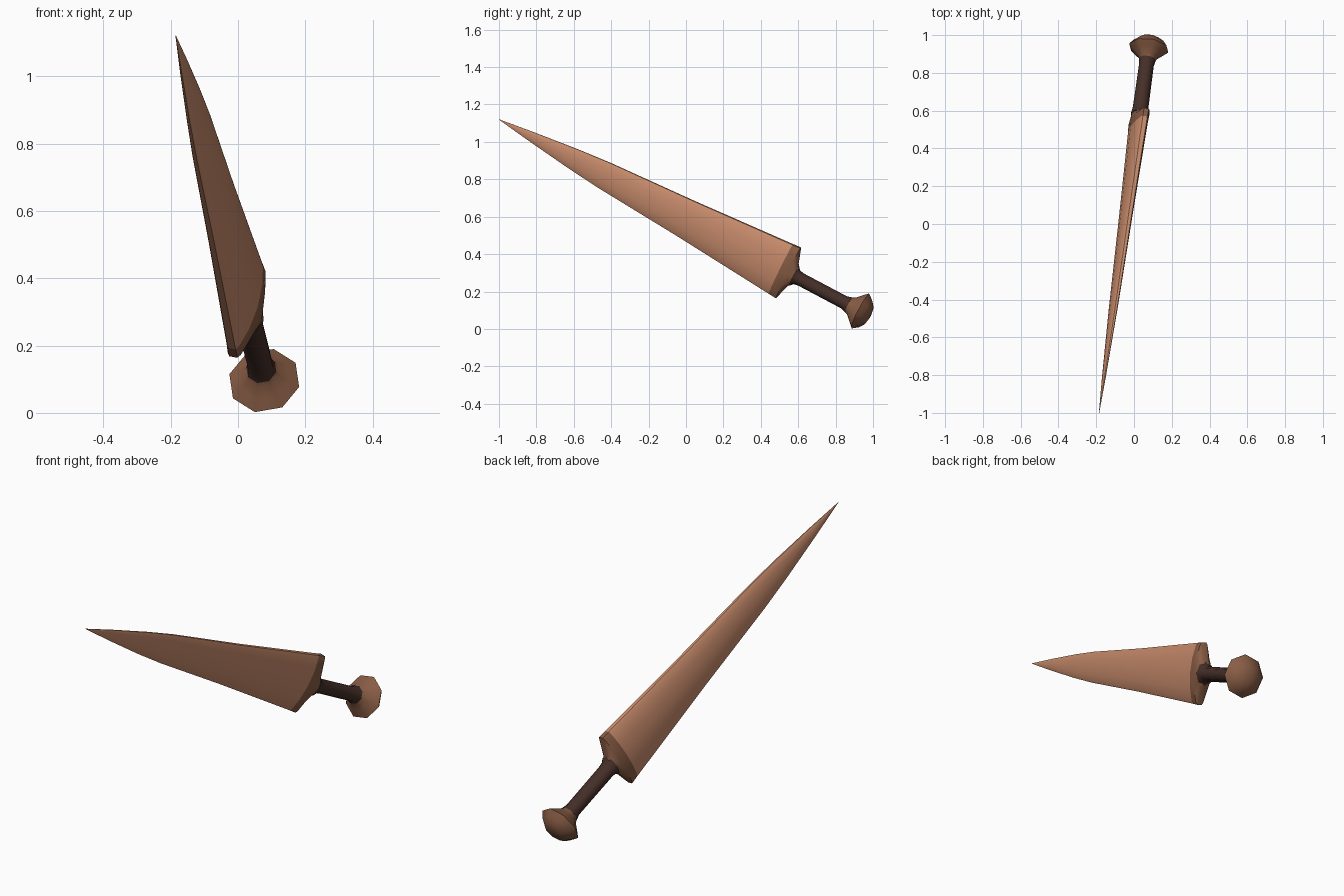
import bpy, math
from mathutils import Vector

if "Cube" in bpy.data.objects:
    bpy.data.objects.remove(bpy.data.objects["Cube"])

# Frame of the dagger: axis runs from pommel to tip, wide across the blade
base = Vector((0.078, 0.932, 0.096))
tip = Vector((-0.185, -1.0, 1.12))
axis = (tip - base).normalized()
wide = Vector((0.258, 0.423, 0.868))
wide = (wide - axis * wide.dot(axis)).normalized()
thick = axis.cross(wide)
length = (tip - base).length


def material(name, rgb):
    m = bpy.data.materials.new(name)
    m.diffuse_color = (*rgb, 1)
    m.use_nodes = True
    m.node_tree.nodes["Principled BSDF"].inputs["Base Color"].default_value = m.diffuse_color
    return m


copper = material("copper", (0.60, 0.27, 0.155))
bronze = material("brown bronze", (0.25, 0.11, 0.06))
leather = material("dark leather", (0.06, 0.028, 0.021))


def loft(name, rings, mat, angle):
    """Skin rings of (t, [(w, n), ...]) along the axis and cap both ends."""
    count = len(rings[0][1])
    verts = [base + axis * t + wide * w + thick * n for t, ring in rings for w, n in ring]
    faces = []
    for r in range(len(rings) - 1):
        for i in range(count):
            j = (i + 1) % count
            a, b = r * count, (r + 1) * count
            faces.append((a + i, a + j, b + j, b + i))
    last = (len(rings) - 1) * count
    faces.append(tuple(reversed(range(count))))
    faces.append(tuple(last + i for i in range(count)))
    mesh = bpy.data.meshes.new(name)
    mesh.from_pydata(verts, [], faces)
    mesh.materials.append(mat)
    ob = bpy.data.objects.new(name, mesh)
    bpy.context.collection.objects.link(ob)
    bpy.ops.object.select_all(action='DESELECT')
    ob.select_set(True)
    bpy.context.view_layer.objects.active = ob
    bpy.ops.object.shade_smooth_by_angle(angle=math.radians(angle))
    return ob


def oval(w, n, sides=8):
    return [(w * math.cos(2 * math.pi * i / sides), n * math.sin(2 * math.pi * i / sides))
            for i in range(sides)]


def lens(w, n):
    half = [(1, 0.3), (0.92, 0.48), (0.5, 0.85), (0, 1), (-0.5, 0.85), (-0.92, 0.48), (-1, 0.3)]
    return [(w * a, n * b) for a, b in half] + [(w * a, -n * b) for a, b in reversed(half)]


# Blade: long lens section narrowing to a point
loft("blade", [(0.484, lens(0.150, 0.040)), (1.06, lens(0.107, 0.028)),
               (1.56, lens(0.076, 0.019)), (1.75, lens(0.058, 0.014)),
               (2.0, lens(0.028, 0.008)), (length, lens(0.001, 0.001))], copper, 50)

# Guard: shoulders flaring from the grip out to the blade
loft("guard", [(0.398, lens(0.050, 0.043)), (0.412, lens(0.068, 0.044)),
               (0.438, lens(0.154, 0.043)), (0.484, lens(0.150, 0.040))], bronze, 40)

# Grip with a small flared collar under the guard
loft("grip", [(0.07, oval(0.046, 0.046)), (0.10, oval(0.037, 0.040)),
              (0.36, oval(0.037, 0.042)), (0.385, oval(0.041, 0.044)),
              (0.404, oval(0.060, 0.048))], leather, 50)

# Pommel: eight-sided flared knob
loft("pommel", [(-0.060, oval(0.02, 0.02)), (-0.052, oval(0.056, 0.056)),
                (-0.030, oval(0.085, 0.085)), (0.0, oval(0.108, 0.108)),
                (0.028, oval(0.080, 0.080)), (0.055, oval(0.052, 0.052)),
                (0.08, oval(0.041, 0.041))], bronze, 50)
